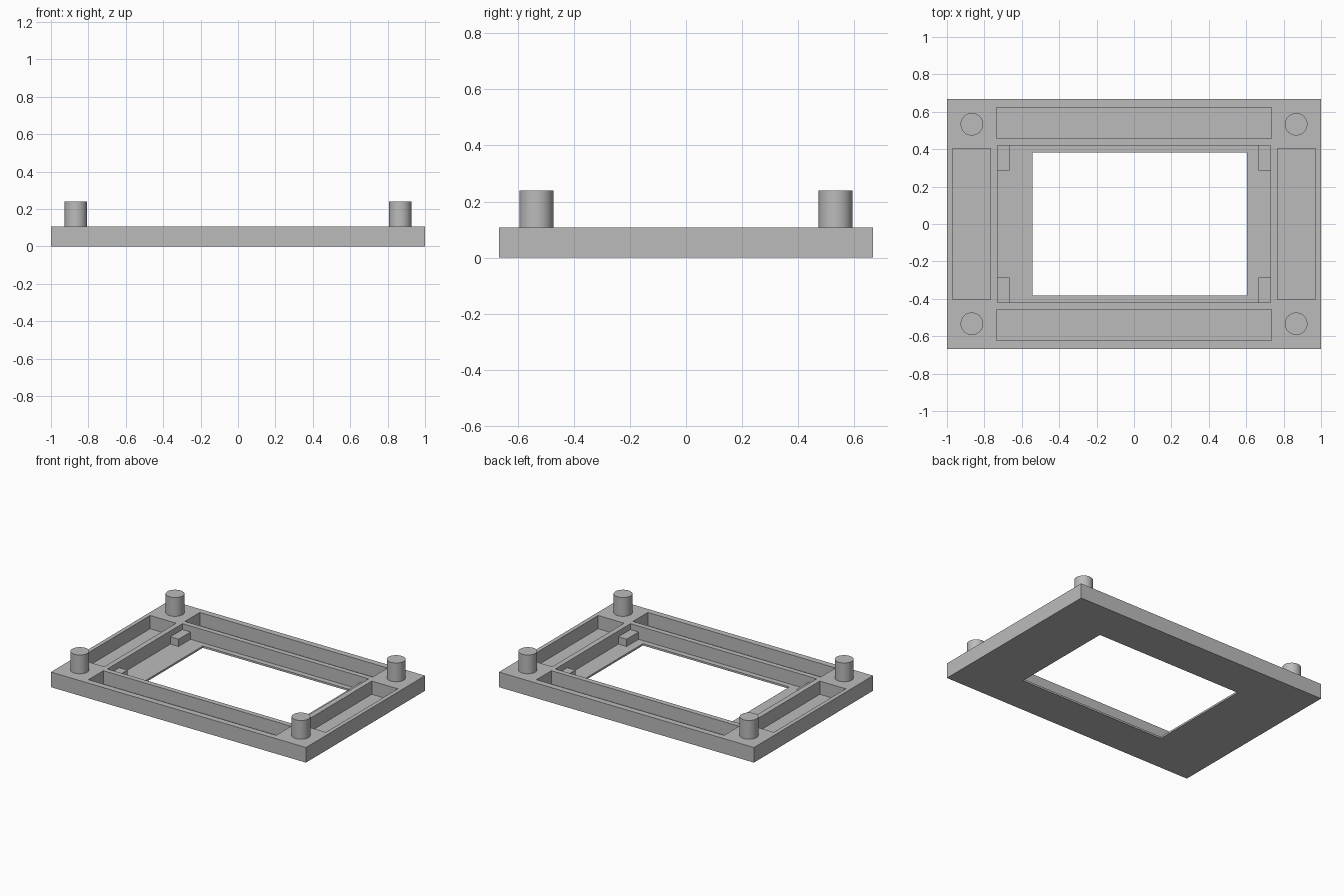
import bpy

if "Cube" in bpy.data.objects:
    bpy.data.objects.remove(bpy.data.objects["Cube"])

HEIGHT, FLOOR = 0.107, 0.0133
POST_TOP, TAB_TOP = 0.24, 0.065

gray = bpy.data.materials.new("plain gray")
gray.diffuse_color = (0.5, 0.5, 0.5, 1)
gray.use_nodes = True
gray.node_tree.nodes["Principled BSDF"].inputs["Base Color"].default_value = gray.diffuse_color


def box(name, x0, x1, y0, y1, z0, z1):
    """Axis-aligned box between the given limits."""
    bpy.ops.mesh.primitive_cube_add(
        size=1, location=((x0 + x1) / 2, (y0 + y1) / 2, (z0 + z1) / 2))
    ob = bpy.context.object
    ob.name = name
    ob.scale = (x1 - x0, y1 - y0, z1 - z0)
    bpy.ops.object.transform_apply(location=True, rotation=False, scale=True)
    ob.data.materials.append(gray)
    return ob


# Base frame
frame = box("frame", -1, 1, -0.667, 0.667, 0, HEIGHT)

# Pockets cut down to the thin floor, then the window cut right through
top = HEIGHT + 0.1
cutters = [
    box("center_pocket", -0.73, 0.73, -0.42, 0.42, FLOOR, top),
    box("back_pocket", -0.736, 0.736, 0.457, 0.624, FLOOR, top),
    box("front_pocket", -0.736, 0.736, -0.624, -0.457, FLOOR, top),
    box("left_pocket", -0.971, -0.767, -0.403, 0.403, FLOOR, top),
    box("right_pocket", 0.767, 0.971, -0.403, 0.403, FLOOR, top),
    box("window", -0.543, 0.605, -0.382, 0.382, -0.1, top),
]
for cutter in cutters:
    mod = frame.modifiers.new(cutter.name, "BOOLEAN")
    mod.operation = "DIFFERENCE"
    mod.solver = "EXACT"
    mod.object = cutter
    bpy.context.view_layer.objects.active = frame
    bpy.ops.object.modifier_apply(modifier=mod.name)
    bpy.data.objects.remove(cutter)

for side, sx in (("left", -1), ("right", 1)):
    for end, sy in (("front", -1), ("back", 1)):
        # Corner post, rooted in the frame
        root = HEIGHT - 0.01
        bpy.ops.mesh.primitive_cylinder_add(
            vertices=48, radius=0.06, depth=POST_TOP - root,
            location=(sx * 0.867, sy * 0.533, (POST_TOP + root) / 2))
        post = bpy.context.object
        post.name = f"post_{end}_{side}"
        post.data.materials.append(gray)
        bpy.ops.object.shade_smooth_by_angle()

        # Support tab in the corner of the center pocket
        xs = sorted((sx * 0.666, sx * 0.735))
        ys = sorted((sy * 0.286, sy * 0.425))
        box(f"tab_{end}_{side}", *xs, *ys, FLOOR - 0.005, TAB_TOP)
